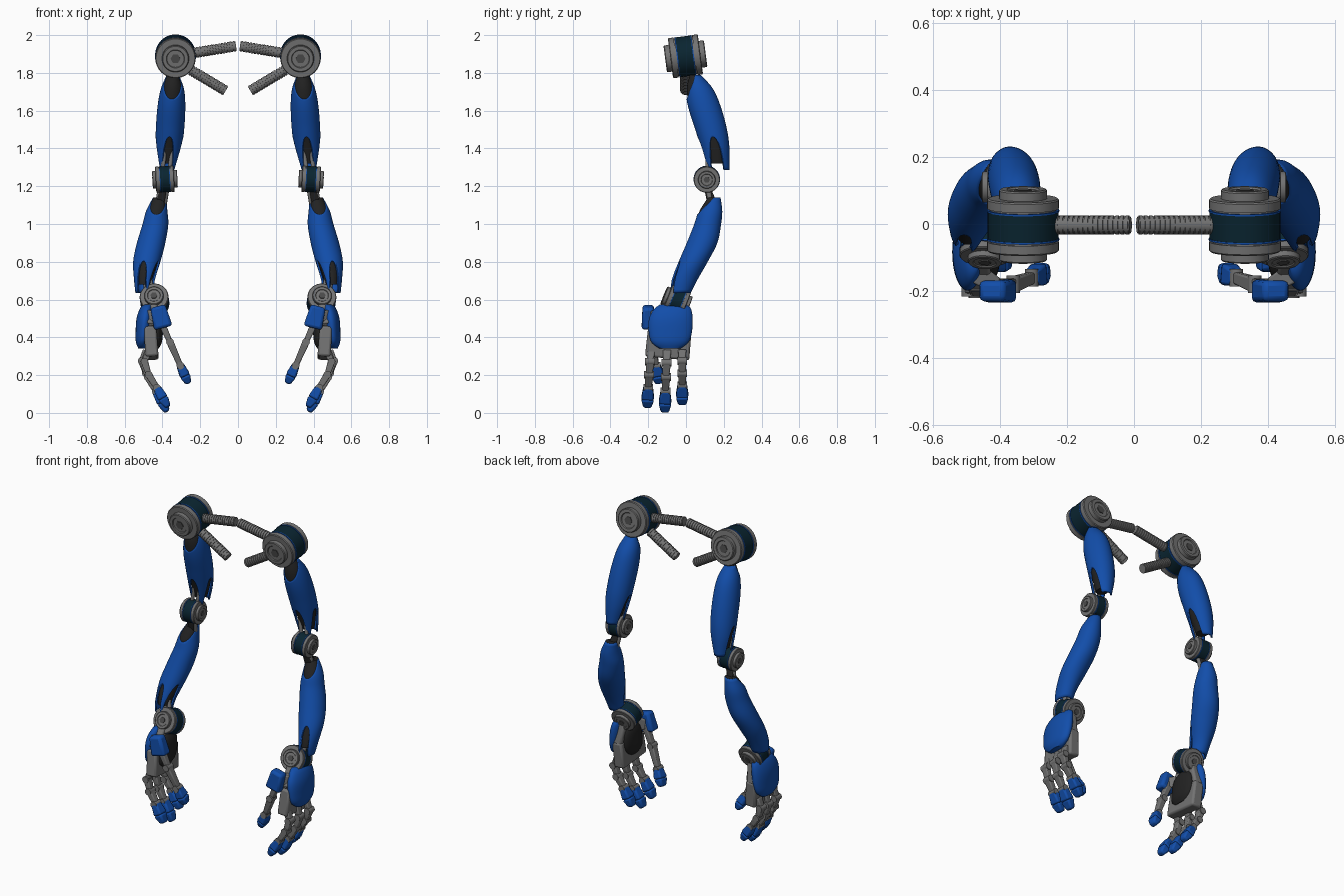
import bpy, bmesh, math
from mathutils import Vector, Matrix

if "Cube" in bpy.data.objects:
    bpy.data.objects.remove(bpy.data.objects["Cube"])

def material(name, rgb):
    m = bpy.data.materials.new(name)
    m.diffuse_color = (*rgb, 1)
    m.use_nodes = True
    m.node_tree.nodes["Principled BSDF"].inputs["Base Color"].default_value = m.diffuse_color
    return m

BLUE = material("blue_shell", (0.006, 0.075, 0.40))
GRAY = material("gray_metal", (0.17, 0.17, 0.17))
DARK = material("dark_gray_slot", (0.07, 0.07, 0.07))
BLACK = material("black_core", (0.016, 0.016, 0.016))
TEAL = material("dark_teal_band", (0.003, 0.018, 0.03))

def finish(name, bm, mats, angle=35, bevel=0, thick=0):
    """Turn a bmesh into an object mirrored to the other arm."""
    if not thick:
        bmesh.ops.recalc_face_normals(bm, faces=bm.faces)
    me = bpy.data.meshes.new(name)
    bm.to_mesh(me)
    bm.free()
    for m in mats:
        me.materials.append(m)
    me.shade_smooth()
    me.set_sharp_from_angle(angle=math.radians(angle))
    ob = bpy.data.objects.new(name, me)
    bpy.context.collection.objects.link(ob)
    if thick:
        s = ob.modifiers.new("thickness", 'SOLIDIFY')
        s.thickness, s.offset = thick, -1
    if bevel:
        b = ob.modifiers.new("bevel", 'BEVEL')
        b.width, b.segments = bevel, 2
    ob.modifiers.new("other_arm", 'MIRROR').use_mirror_merge = False
    return ob

def lathe(name, center, axis, profile, mats, n=40):
    """Revolve (radius, height, material index) points about an axis."""
    bm = bmesh.new()
    rot = Vector(axis).normalized().to_track_quat('Z', 'Y').to_matrix()
    rings = []
    for r, h, _ in profile:
        rings.append([bm.verts.new(Vector(center) + rot @ Vector(
            (r * math.cos(2 * math.pi * i / n), r * math.sin(2 * math.pi * i / n), h)))
            for i in range(n)])
    for k in range(len(rings) - 1):
        for i in range(n):
            j = (i + 1) % n
            f = bm.faces.new((rings[k][i], rings[k][j], rings[k + 1][j], rings[k + 1][i]))
            f.material_index = profile[k][2]
    bm.faces.new(rings[0][::-1])
    bm.faces.new(rings[-1])
    return finish(name, bm, mats)

def joint(name, center, axis, R, L):
    """Hub: teal band with blue rims, gray plates, stepped caps and a slot."""
    half = [(.98, 0, 2), (.98, .37, 1), (1.0, .37, 1), (1.0, .42, 1), (.93, .42, 0),
            (.93, .46, 0), (.99, .46, 0), (.99, .70, 0), (.95, .74, 0), (.66, .74, 0),
            (.66, .96, 0), (.62, 1.0, 0), (.45, 1.0, 0), (.42, .95, 0)]
    back = [(half[i][0], -half[i][1], half[i - 1][2]) for i in range(len(half) - 1, 0, -1)]
    lathe(name, center, axis, [(r * R, h * L, m) for r, h, m in back + half], [GRAY, BLUE, TEAL])
    a = Vector(axis).normalized()
    for s, side in ((1, "front"), (-1, "back")):
        p = Vector(center) + a * s * L * .95
        lathe(name + "_slot_" + side, p, a, [(.24 * R, -.004, 0), (.24 * R, .004, 0)], [DARK], 6)

def section(secs, z):
    """Smoothly interpolated (cx, cy, rx, ry) at height z; secs run downwards."""
    k = 0
    while k < len(secs) - 2 and z < secs[k + 1][0]:
        k += 1
    def slope(i, c):
        a, b = secs[max(i - 1, 0)], secs[min(i + 1, len(secs) - 1)]
        return (b[c] - a[c]) / (b[0] - a[0])
    d = secs[k + 1][0] - secs[k][0]
    t = (z - secs[k][0]) / d
    h = (2*t**3 - 3*t*t + 1, t**3 - 2*t*t + t, 3*t*t - 2*t**3, t**3 - t*t)
    return [h[0] * secs[k][c] + h[1] * d * slope(k, c) + h[2] * secs[k + 1][c]
            + h[3] * d * slope(k + 1, c) for c in range(1, 5)]

def loft(name, secs, mat, top=None, bottom=None, scale=1.0, n=64, m=28, thick=0, taper=0):
    """Elliptical loft; top/bottom give the edge height for each angle."""
    bm = bmesh.new()
    top = top or (lambda a: secs[0][0])
    bottom = bottom or (lambda a: secs[-1][0])
    rings = []
    for k in range(m + 1):
        ring = []
        for i in range(n):
            a = 2 * math.pi * i / n
            z = top(a) + (bottom(a) - top(a)) * k / m
            cx, cy, rx, ry = section(secs, z)
            s = scale - taper * max(0, k / m - .6)
            ring.append(bm.verts.new((cx + s * rx * math.cos(a), cy + s * ry * math.sin(a), z)))
        rings.append(ring)
    for k in range(m):
        for i in range(n):
            j = (i + 1) % n
            bm.faces.new((rings[k][i], rings[k + 1][i], rings[k + 1][j], rings[k][j]))
    if not thick:
        bm.faces.new(rings[0])
        bm.faces.new(rings[-1])
    return finish(name, bm, [mat], 50, thick=thick)

def notched(z, depth, centers, width):
    """Bottom edge at z with arched notches at the given angles (degrees)."""
    def edge(a):
        d = min(abs((math.degrees(a) - c + 180) % 360 - 180) for c in centers) / width
        return z + depth * max(0, 1 - d ** 2.5)
    return edge

def front_dip(z, depth):
    return lambda a: z - depth * max(0, -math.sin(a)) ** 1.3

def block(name, p0, p1, s0, s1, mat, bevel=.006):
    """Tapered box from p0 to p1; sizes are (thickness, width along y)."""
    p0, p1 = Vector(p0), Vector(p1)
    d = (p1 - p0).normalized()
    u = Vector((0, 1, 0)).cross(d).normalized()
    v = d.cross(u)
    bm = bmesh.new()
    q = [[bm.verts.new(p + u * s[0] * a / 2 + v * s[1] * b / 2)
          for a, b in ((-1, -1), (1, -1), (1, 1), (-1, 1))] for p, s in ((p0, s0), (p1, s1))]
    bm.faces.new(q[0])
    bm.faces.new(q[1])
    for i in range(4):
        j = (i + 1) % 4
        bm.faces.new((q[0][i], q[0][j], q[1][j], q[1][i]))
    return finish(name, bm, [mat], 30, bevel)

def rod(name, p0, p1, r, mat=GRAY):
    d = Vector(p1) - Vector(p0)
    lathe(name, p0, d, [(r, 0, 0), (r, d.length, 0)], [mat], 16)

def ribbed_bar(name, p0, p1, r, ribs):
    d = Vector(p1) - Vector(p0)
    prof = []
    for i in range(ribs):
        h, w = d.length * i / ribs, d.length / ribs
        prof += [(r, h, 0), (r, h + .7 * w, 0), (.88 * r, h + .72 * w, 0), (.88 * r, h + .98 * w, 0)]
    lathe(name, p0, d, prof, [GRAY], 24)

# Shoulder hub and the two ribbed mounting bars
joint("shoulder_joint", (.331, -.003, 1.888), (0, -.99, -.13), .108, .108)
ribbed_bar("collar_bar", (.25, -.003, 1.903), (.01, -.003, 1.942), .028, 16)
ribbed_bar("chest_bar", (.25, -.003, 1.815), (.065, -.003, 1.705), .028, 14)

# Upper arm: black core, notched blue shell, rods
upper = [(1.79, .345, .048, .032, .03), (1.72, .347, .07, .06, .07), (1.63, .352, .095, .073, .086),
         (1.5, .36, .133, .075, .084), (1.4, .367, .155, .068, .075), (1.285, .375, .168, .045, .062)]
loft("upper_arm_core", upper, BLACK, bottom=lambda a: 1.32, scale=.93, taper=.7)
loft("upper_arm_shell", upper, BLUE, front_dip(1.79, .13),
     notched(1.285, .175, (-90, 0, 180), 34), thick=.01)
for s in (-1, 1):
    rod("upper_arm_rod", (.362 + .02 * s, .12, 1.42), (.387 + .018 * s, .11, 1.25), .011)
    rod("forearm_rod", (.387 + .018 * s, .11, 1.23), (.412 + .018 * s, .135, 1.08), .013)

# Elbow
joint("elbow_joint", (.387, .11, 1.237), (1, 0, -.05), .07, .066)
block("elbow_neck", (.39, .11, 1.2), (.415, .14, 1.1), (.03, .03), (.05, .05), BLACK)

# Forearm
fore = [(1.14, .415, .148, .035, .035), (1.07, .43, .13, .056, .062), (1.0, .437, .115, .068, .071),
        (.9, .46, .085, .075, .081), (.8, .483, .038, .072, .077), (.7, .496, -.01, .054, .068),
        (.635, .497, -.03, .046, .056)]
loft("forearm_core", fore, BLACK, bottom=lambda a: .68, scale=.93, taper=.6)
loft("forearm_shell", fore, BLUE, front_dip(1.14, .09),
     notched(.635, .17, (-75, -150), 32), thick=.01)
rod("wrist_rod_inner", (.475, -.01, .74), (.445, -.045, .6), .013)
rod("wrist_rod_outer", (.5, -.02, .74), (.475, -.045, .6), .013)

# Wrist
joint("wrist_joint", (.442, -.05, .595), (.05, -.92, .38), .077, .072)

# Hand: gray frame, blue back plate, black palm pad
block("hand_frame_upper", (.45, -.06, .57), (.465, -.085, .45), (.05, .13), (.065, .23), GRAY, .012)
block("hand_frame_lower", (.465, -.085, .45), (.455, -.1, .29), (.065, .23), (.07, .235), GRAY, .012)
back_plate = [(.575, .475, -.065, .025, .07), (.555, .483, -.07, .035, .095), (.5, .492, -.08, .045, .115),
              (.42, .5, -.083, .042, .113), (.37, .505, -.085, .035, .095), (.34, .507, -.085, .02, .055)]
loft("hand_back_plate", back_plate, BLUE, n=40, m=16)
palm = [(.54, .435, -.075, .012, .03), (.5, .432, -.08, .028, .07), (.43, .43, -.085, .032, .085),
        (.37, .43, -.095, .026, .075), (.34, .43, -.1, .01, .04)]
loft("palm_pad", palm, BLACK, n=32, m=14)

def digit(name, pts, w):
    """Chain of tapered links with knuckle pins and a blue fingertip."""
    for i in range(len(pts) - 2):
        block(name + "_link", pts[i], pts[i + 1], (w * .85, w), (w * .65, w * .75), GRAY)
        lathe(name + "_knuckle", pts[i + 1], (0, 1, 0),
              [(w * .45, -w * .58, 0), (w * .45, w * .58, 0)], [GRAY], 16)
    p, q = Vector(pts[-2]), Vector(pts[-1])
    mid = p.lerp(q, .55)
    block(name + "_tip_base", p.lerp(q, -.05), mid, (w * .9, w * 1.1), (w * 1.25, w * 1.5), BLUE, .01)
    block(name + "_tip", mid, q, (w * 1.25, w * 1.5), (w * .7, w * .95), BLUE, .01)

# Three fingers curling inwards, seen at y positions front to back
for name, y0, y1, dz, dx in (("front_finger", -.185, -.205, .025, -.005),
                             ("middle_finger", -.10, -.112, 0, 0),
                             ("back_finger", -.02, -.02, .04, .01)):
    path = [(.475, .33), (.5, .265), (.478, .19), (.435, .115), (.375, .006)]
    pts = [(x + dx, y0 + (y1 - y0) * i / 4, z + dz * i / 4) for i, (x, z) in enumerate(path)]
    digit(name, pts, .045)

# Thumb with its blue base guard
digit("thumb", [(.42, -.185, .51), (.36, -.18, .375), (.305, -.16, .25), (.262, -.14, .157)], .045)
block("thumb_guard", (.425, -.2, .565), (.395, -.2, .45), (.08, .06), (.1, .07), BLUE, .015)
block("thumb_mount", (.465, -.15, .5), (.41, -.185, .5), (.09, .06), (.06, .05), GRAY)
